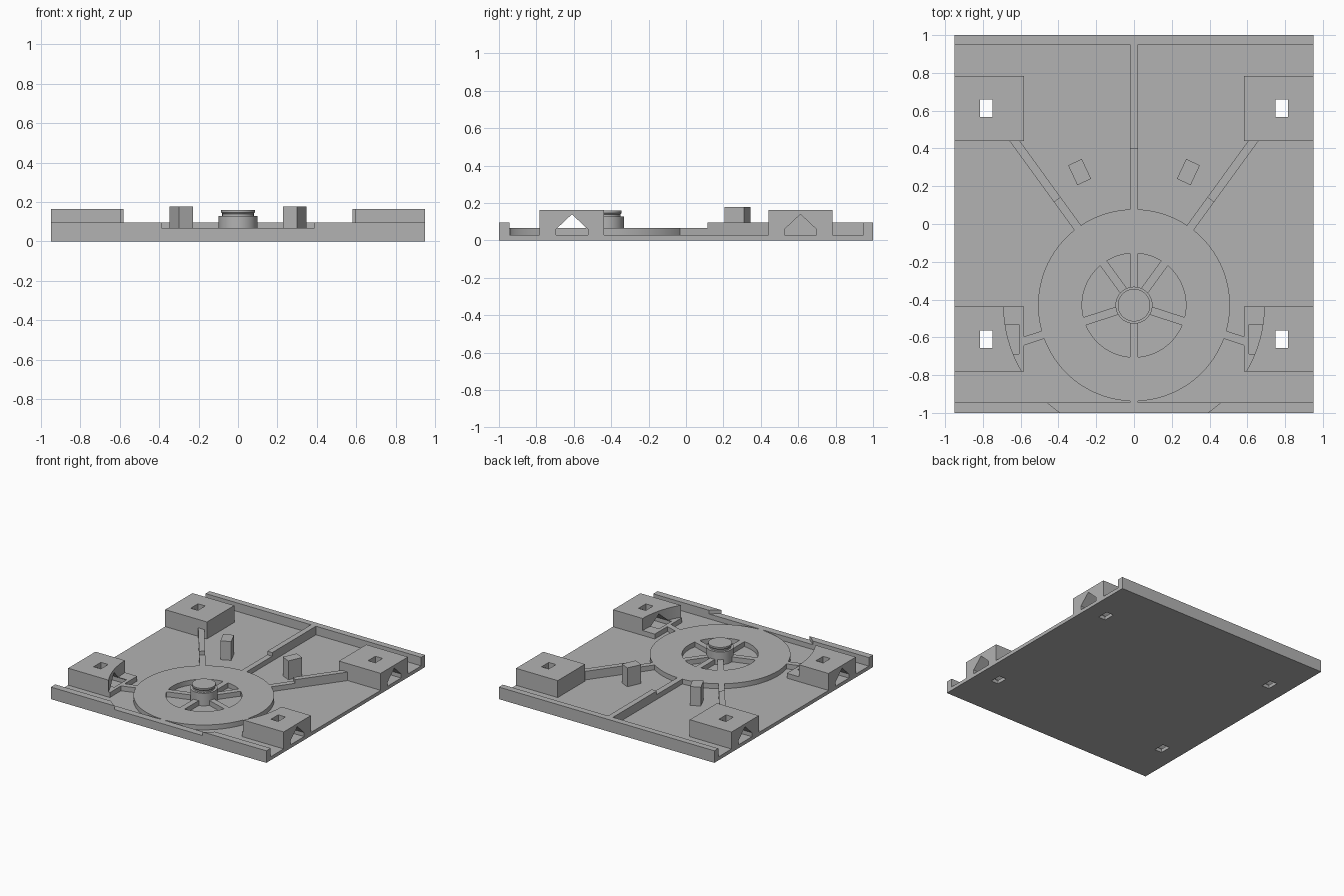
import bpy, bmesh
from math import cos, sin, radians, tau
from mathutils import Matrix, Vector

if "Cube" in bpy.data.objects:
    bpy.data.objects.remove(bpy.data.objects["Cube"])

grey = bpy.data.materials.new("plain grey")
grey.use_nodes = True
GREY = (0.45, 0.45, 0.45, 1)
grey.diffuse_color = GREY
grey.node_tree.nodes["Principled BSDF"].inputs["Base Color"].default_value = GREY

# Main levels and the turning centre
FLOOR, LOW, RAIL, BLOCK, POST = 0.028, 0.067, 0.096, 0.163, 0.178
W, CY, SWING = 0.95, -0.43, 0.69


def finish(bm, name):
    bmesh.ops.recalc_face_normals(bm, faces=bm.faces)
    mesh = bpy.data.meshes.new(name)
    bm.to_mesh(mesh)
    bm.free()
    mesh.materials.append(grey)
    ob = bpy.data.objects.new(name, mesh)
    bpy.context.collection.objects.link(ob)
    return ob


def prism(name, points, direction):
    """Extrude a closed 3D outline along a direction."""
    bm = bmesh.new()
    face = bm.faces.new([bm.verts.new(p) for p in points])
    new = bmesh.ops.extrude_face_region(bm, geom=[face])["geom"]
    verts = [v for v in new if isinstance(v, bmesh.types.BMVert)]
    bmesh.ops.translate(bm, verts=verts, vec=direction)
    return finish(bm, name)


def box(name, x0, x1, y0, y1, z0, z1, turn=None):
    pts = [Vector((x, y, z0)) for x, y in ((x0, y0), (x1, y0), (x1, y1), (x0, y1))]
    if turn:
        pts = [turn @ p for p in pts]
    return prism(name, pts, (0, 0, z1 - z0))


def lathe(name, profile, closed, segments=96):
    """Spin a radius/height profile round the turning centre."""
    bm = bmesh.new()
    vs = [bm.verts.new((r, CY, z)) for r, z in profile]
    pairs = list(zip(vs, vs[1:])) + ([(vs[-1], vs[0])] if closed else [])
    edges = [bm.edges.new(p) for p in pairs]
    bmesh.ops.spin(bm, geom=vs + edges, cent=(0, CY, 0), axis=(0, 0, 1),
                   angle=tau, steps=segments, use_duplicate=False)
    bmesh.ops.remove_doubles(bm, verts=bm.verts, dist=1e-5)
    return finish(bm, name)


def smooth(ob):
    bpy.ops.object.select_all(action="DESELECT")
    ob.select_set(True)
    bpy.context.view_layer.objects.active = ob
    bpy.ops.object.shade_smooth_by_angle(angle=radians(30))


def cut(ob, cutters):
    """Subtract the cutters and keep the result as plain mesh."""
    for c in cutters:
        mod = ob.modifiers.new("cut", "BOOLEAN")
        mod.operation, mod.solver, mod.object = "DIFFERENCE", "EXACT", c
    dg = bpy.context.evaluated_depsgraph_get()
    mesh = bpy.data.meshes.new_from_object(ob.evaluated_get(dg))
    ob.modifiers.clear()
    ob.data = mesh


# Cutters: swing clearance and the four slots
swing = lathe("swing_cutter", [(0, LOW), (SWING, LOW), (SWING, 0.3), (0, 0.3)], False)
cutters = [swing]
slots = {}
for sx, side in ((1, "left"), (-1, "right")):
    for cy, end in ((-0.61, "front"), (0.612, "back")):
        x = sx * 0.782
        slots[side, end] = box("slot_cutter", x - 0.032, x + 0.032,
                               cy - 0.046, cy + 0.046, -0.1, 0.3)
cutters += slots.values()

# Base plate
base = box("base_plate", -W, W, -1, 1, 0, FLOOR)
cut(base, slots.values())

# Corner blocks with blind house-shaped tunnels
for (side, end), slot in slots.items():
    sx = 1 if side == "left" else -1
    y = -0.61 if end == "front" else 0.612
    block = box(f"{end}_{side}_block", sx * 0.582, sx * W, y - 0.172, y + 0.172,
                FLOOR, BLOCK)
    outline = [(sx * 0.61, y + dy, z) for dy, z in
               ((-0.085, 0), (0.085, 0), (0.085, 0.06), (0, 0.14), (-0.085, 0.06))]
    tunnel = prism("tunnel_cutter", outline, (sx * 0.5, 0, 0))
    cutters.append(tunnel)
    cut(block, [tunnel, slot] + ([swing] if end == "front" else []))
    smooth(block)

# End rails, the front one cleared for the swing
front_rail = box("front_rail", -W, W, -1, -0.945, FLOOR, RAIL)
cut(front_rail, [swing])
smooth(front_rail)
box("back_rail", -W, W, 0.95, 1, FLOOR, RAIL)

# Wheel ring and hub
smooth(lathe("wheel_ring", [(0.275, FLOOR), (0.508, FLOOR), (0.508, LOW), (0.275, LOW)], True))
smooth(lathe("hub", [(0, FLOOR), (0.098, FLOOR), (0.098, 0.128), (0.08, 0.128),
                     (0.08, 0.14), (0.086, 0.147), (0.086, 0.16), (0, 0.16)], False, 64))


# Spokes and outer arms: angle, end of low part, end of raised part
def bar(name, angle, r0, r1, top):
    turn = Matrix.Translation((0, CY, 0)) @ Matrix.Rotation(radians(angle), 4, "Z")
    box(name, r0, r1, -0.022, 0.022, FLOOR, top, turn)


for angle, low_end, high_end in ((54, SWING, 1.12), (126, SWING, 1.12), (90, 0.83, 1.385),
                                 (198, 0.625, 0), (342, 0.625, 0), (270, 0.52, 0)):
    bar(f"spoke_{angle}", angle, 0.09, 0.28, LOW)
    bar(f"low_arm_{angle}", angle, 0.5, low_end, LOW)
    if high_end:
        bar(f"raised_arm_{angle}", angle, low_end, high_end, RAIL)

# Upright posts
for sx, side in ((1, "left"), (-1, "right")):
    turn = Matrix.Translation((sx * 0.288, 0.275, 0)) @ Matrix.Rotation(radians(-sx * 25), 4, "Z")
    box(f"{side}_post", -0.04, 0.04, -0.058, 0.058, FLOOR, POST, turn)

for c in cutters:
    bpy.data.objects.remove(c)
